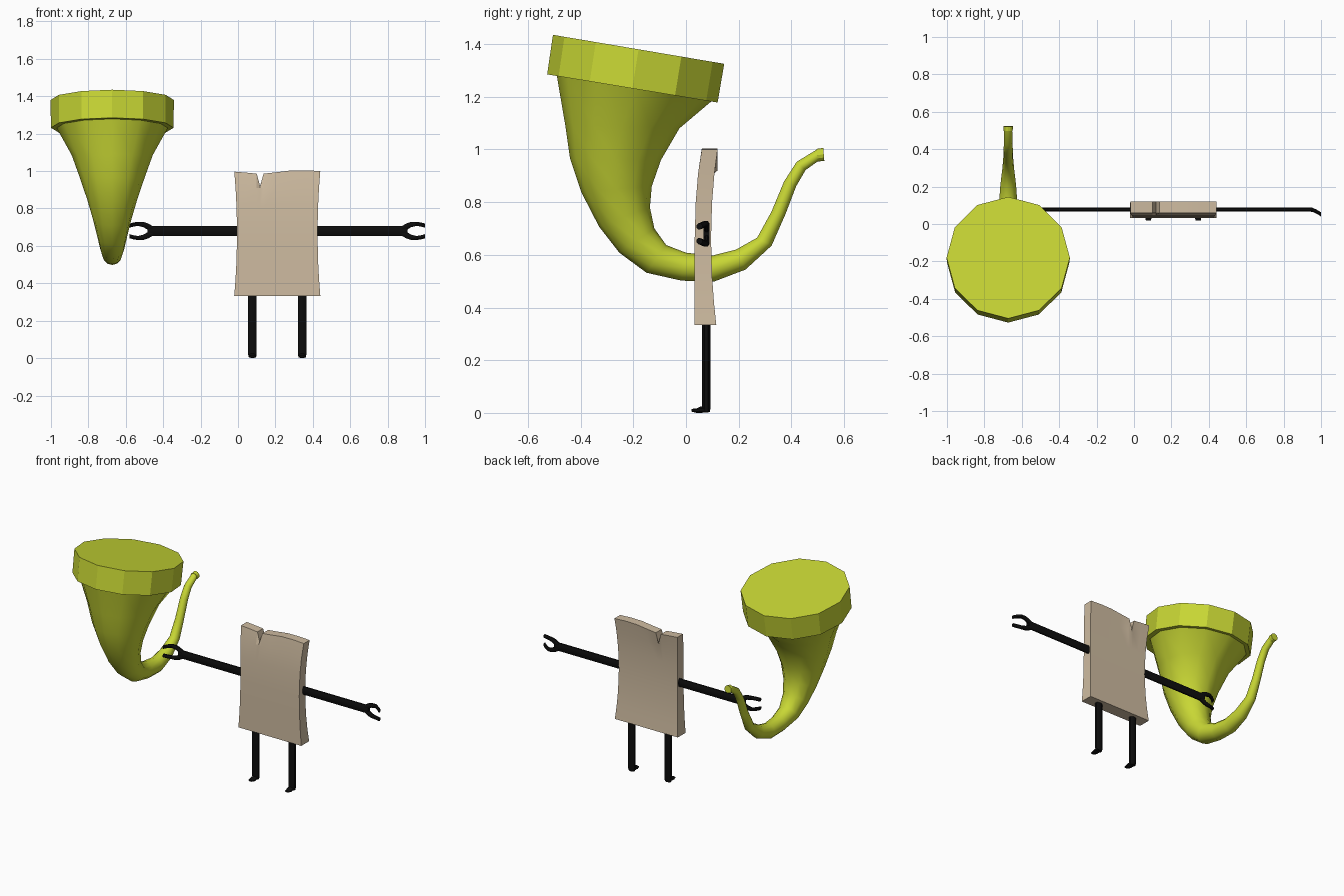
import bpy, bmesh, math
from mathutils import Vector as V

if "Cube" in bpy.data.objects:
    bpy.data.objects.remove(bpy.data.objects["Cube"])


def material(name, rgb):
    m = bpy.data.materials.new(name)
    m.diffuse_color = (*rgb, 1)
    m.use_nodes = True
    m.node_tree.nodes["Principled BSDF"].inputs["Base Color"].default_value = m.diffuse_color
    return m


LIME = material("lime", (0.58, 0.68, 0.035))
TAN = material("tan", (0.62, 0.50, 0.355))
BLACK = material("black", (0.004, 0.004, 0.004))


def finish(name, bm, mat, smooth=None):
    bmesh.ops.recalc_face_normals(bm, faces=bm.faces[:])
    me = bpy.data.meshes.new(name)
    bm.to_mesh(me)
    bm.free()
    me.materials.append(mat)
    ob = bpy.data.objects.new(name, me)
    bpy.context.collection.objects.link(ob)
    if smooth:
        bpy.ops.object.select_all(action='DESELECT')
        ob.select_set(True)
        bpy.context.view_layer.objects.active = ob
        bpy.ops.object.shade_smooth_by_angle(angle=math.radians(smooth))
    return ob


def loft(name, rings, mat, sides, smooth=None, turn=0.0):
    """Skin a tube over rings given as (centre, half axis u, half axis v)."""
    bm = bmesh.new()
    k = 1 / math.cos(turn)
    loops = []
    for c, u, v in rings:
        angles = [turn + 2 * math.pi * i / sides for i in range(sides)]
        loops.append([bm.verts.new(V(c) + k * (V(u) * math.cos(a) + V(v) * math.sin(a)))
                      for a in angles])
    for a, b in zip(loops, loops[1:]):
        for i in range(sides):
            j = (i + 1) % sides
            bm.faces.new((a[i], a[j], b[j], b[i]))
    bm.faces.new(loops[0])
    bm.faces.new(loops[-1])
    return finish(name, bm, mat, smooth)


# Horn: each section runs from an outer to an inner (y, z) silhouette point
HORN_X = -0.6725


def horn_part(name, pairs, smooth=None):
    rings = []
    for y0, z0, y1, z1 in pairs:
        half = V((0, y1 - y0, z1 - z0)) / 2
        rings.append(((HORN_X, (y0 + y1) / 2, (z0 + z1) / 2), (half.length, 0, 0), half))
    return loft(name, rings, LIME, 12, smooth)


horn_part("horn_body", [
    (-.492, 1.29, .105, 1.19), (-.458, 1.09, -.025, 1.08), (-.44, .965, -.095, .96),
    (-.397, .837, -.13, .86), (-.33, .707, -.137, .78), (-.253, .608, -.12, .70),
    (-.15, .532, -.075, .637), (-.017, .502, 0, .608), (.105, .498, .1, .597),
    (.226, .544, .19, .62), (.325, .635, .27, .665), (.377, .753, .325, .765),
    (.418, .86, .372, .878), (.454, .922, .42, .953), (.505, .958, .497, 1.0)], 50)
horn_part("horn_rim", [(-.527, 1.285, .12, 1.178), (-.505, 1.435, .145, 1.325)])
horn_part("horn_mouthpiece", [(.500, .954, .496, 1.002), (.525, .957, .521, 1.006)])

# Body: warped board with a notch in its top edge
xs = [-.02, .04, .10, .118, .137, .2, .28, .36, .44]
tops = [.997, .992, .986, .92, .986, .993, 1.003, 1.004, 1.0]
rows = [(.333, .033, .115), (.42, .033, .106), (.52, .033, .099), (.66, .033, .095),
        (.80, .037, .099), (.91, .046, .108), (1.0, .06, .12)]     # z, front y, back y
bm = bmesh.new()
grids = []
for side in (1, 2):
    g = []
    for row in rows:
        pinch = 1 - .065 * (1 - ((row[0] - .667) / .333) ** 2)
        g.append([bm.verts.new((.21 + (x - .21) * (pinch if i in (0, 1, 7, 8) else 1), row[side],
                                t if row[0] == 1.0 else row[0]))
                  for i, (x, t) in enumerate(zip(xs, tops))])
    grids.append(g)
f, b = grids
for g in grids:
    for r0, r1 in zip(g, g[1:]):
        for i in range(len(xs) - 1):
            bm.faces.new((r0[i], r0[i + 1], r1[i + 1], r1[i]))
for r in (0, -1):
    for i in range(len(xs) - 1):
        bm.faces.new((f[r][i], f[r][i + 1], b[r][i + 1], b[r][i]))
for c in (0, -1):
    for r in range(len(rows) - 1):
        bm.faces.new((f[r][c], f[r + 1][c], b[r + 1][c], b[r][c]))
finish("body_board", bm, TAN, 30)

# Limbs: built for the right side and mirrored about the board's centre
for side, s in (("right", 1), ("left", -1)):
    def px(x):
        return .21 + s * (x - .21)

    loft(side + "_arm", [((px(x), .078, .68), (0, .011, 0), (0, 0, .026))
                         for x in (.38, .905)], BLACK, 8, 40, math.pi / 8)

    # forked hand: two prongs curling toward the front
    for label, d in (("upper", 1), ("lower", -1)):
        prong = [(.875, .013, .012, .078), (.90, .022, .018, .078), (.925, .034, .014, .078),
                 (.955, .038, .011, .076), (.98, .034, .011, .064), (1.0, .028, .011, .051)]
        loft(f"{side}_{label}_prong",
             [((px(x), y, .68 + d * dz), (0, .011, 0), (0, 0, h)) for x, dz, h, y in prong],
             BLACK, 8, 40, math.pi / 8)

    # leg, then a thin toe bending forward
    lx = px(.343)
    loft(side + "_leg", [((lx, .077, z), (w, 0, 0), (0, h, 0))
                         for z, w, h in ((.36, .023, .0165), (.02, .023, .0165), (.003, .019, .013))],
         BLACK, 8, 40, math.pi / 8)
    loft(side + "_foot", [((lx, y, z), (w, 0, 0), (0, 0, h))
                          for y, z, w, h in ((.085, .013, .019, .011), (.055, .012, .019, .012),
                                             (.04, .0085, .018, .0085), (.02, .010, .014, .005))],
         BLACK, 8, 40, math.pi / 8)
